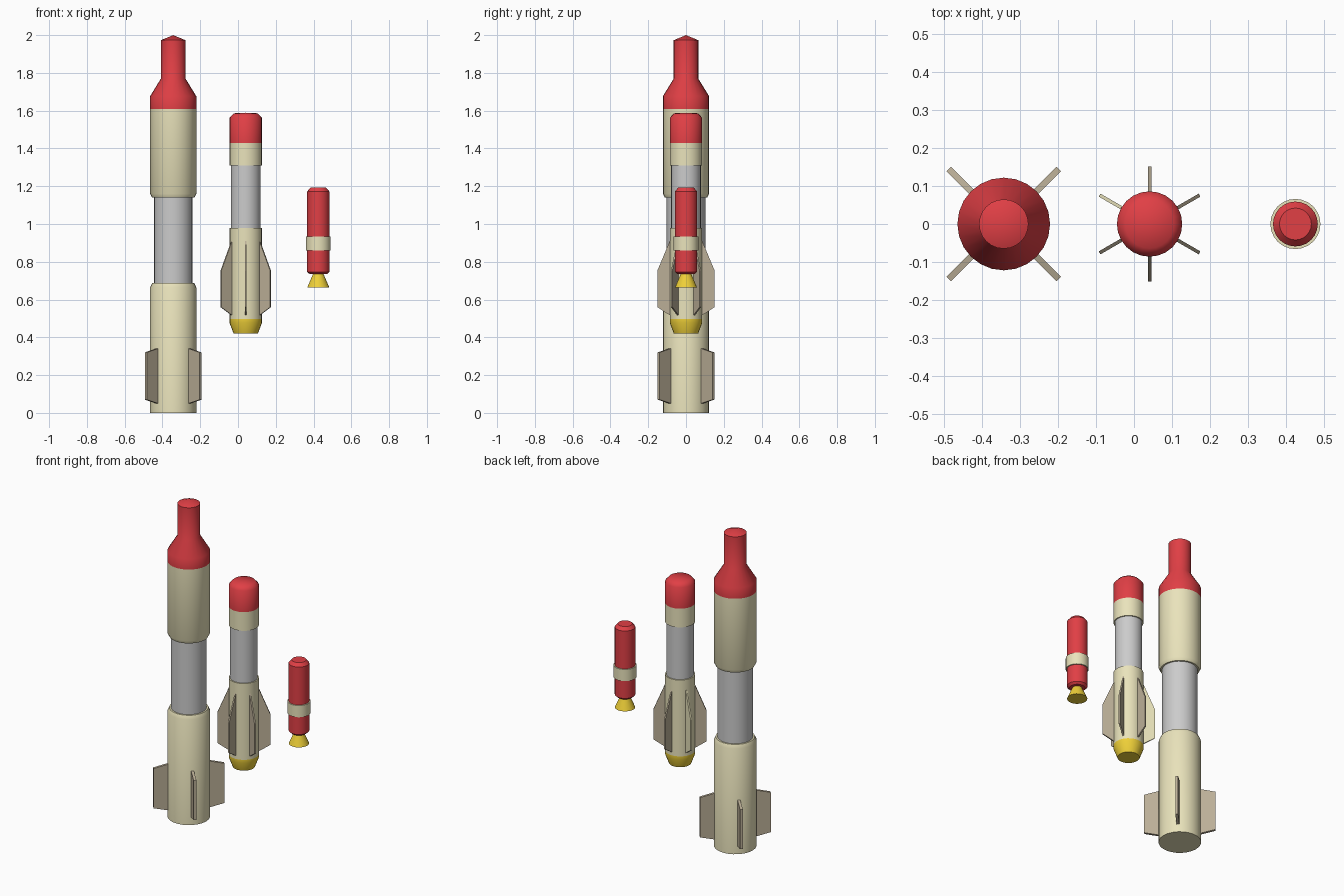
import bpy, bmesh
from math import sin, cos, pi, radians
from mathutils import Matrix, Vector

if "Cube" in bpy.data.objects:
    bpy.data.objects.remove(bpy.data.objects["Cube"])

SIDES = 24


def material(name, rgb):
    m = bpy.data.materials.new(name)
    m.diffuse_color = (*rgb, 1)
    m.use_nodes = True
    m.node_tree.nodes["Principled BSDF"].inputs["Base Color"].default_value = m.diffuse_color
    return m


CREAM = material("cream", (0.82, 0.77, 0.50))
RED = material("red", (0.75, 0.05, 0.06))
YELLOW = material("yellow", (0.86, 0.63, 0.04))
TAN = material("tan", (0.50, 0.43, 0.31))


def finish(name, bm, mat, angle):
    bmesh.ops.recalc_face_normals(bm, faces=bm.faces)
    me = bpy.data.meshes.new(name)
    bm.to_mesh(me)
    bm.free()
    me.shade_smooth()
    me.set_sharp_from_angle(angle=radians(angle))
    if mat:
        me.materials.append(mat)
    ob = bpy.data.objects.new(name, me)
    bpy.context.collection.objects.link(ob)
    return ob


def lathe(name, x, profile, mat=None, angle=32):
    """Solid of revolution from (radius, z) points, bottom to top."""
    bm = bmesh.new()
    rings = []
    for r, z in profile:
        n = SIDES if r else 1
        rings.append([bm.verts.new((x + r * cos(2 * pi * i / SIDES),
                                    r * sin(2 * pi * i / SIDES), z)) for i in range(n)])
    for a, b in zip(rings, rings[1:]):
        for i in range(SIDES):
            j = (i + 1) % SIDES
            if len(b) == 1:
                bm.faces.new((a[i], a[j], b[0]))
            else:
                bm.faces.new((a[i], a[j], b[j], b[i]))
    for ring in (rings[0], rings[-1]):
        if len(ring) > 1:
            bm.faces.new(ring)
    return finish(name, bm, mat, angle)


def fin(name, x, degrees, outline, thickness, mat):
    """Flat plate from a (radius, z) outline, turned around the body axis."""
    bm = bmesh.new()
    face = bm.faces.new([bm.verts.new((r, -thickness / 2, z)) for r, z in outline])
    ext = bmesh.ops.extrude_face_region(bm, geom=[face])
    moved = [v for v in ext["geom"] if isinstance(v, bmesh.types.BMVert)]
    bmesh.ops.translate(bm, verts=moved, vec=Vector((0, thickness, 0)))
    bm.transform(Matrix.Translation((x, 0, 0)) @ Matrix.Rotation(radians(degrees), 4, 'Z'))
    return finish(name, bm, mat, 20)


# Large rocket
X1 = -0.343
lathe("large_lower_body", X1, [(0.122, 0), (0.122, 0.665), (0.112, 0.687)], CREAM)
lathe("large_middle_tube", X1, [(0.102, 0.66), (0.102, 1.16)])
lathe("large_upper_body", X1, [(0.112, 1.14), (0.122, 1.16), (0.122, 1.61)], CREAM)
lathe("large_nose", X1, [(0.122, 1.61), (0.122, 1.677), (0.065, 1.77),
                         (0.065, 1.973), (0, 2.0)], RED)
for k in range(4):
    fin(f"large_fin_{k + 1}", X1, 45 + 90 * k,
        [(0.10, 0.045), (0.205, 0.07), (0.205, 0.32), (0.10, 0.346)], 0.016, TAN)

# Medium rocket
X2 = 0.041
lathe("medium_nozzle", X2, [(0.064, 0.419), (0.086, 0.477), (0.086, 0.497)], YELLOW)
lathe("medium_lower_body", X2, [(0.086, 0.497), (0.086, 0.978)], CREAM)
lathe("medium_middle_tube", X2, [(0.079, 0.97), (0.079, 1.32)])
lathe("medium_collar", X2, [(0.086, 1.31), (0.086, 1.428)], CREAM)
lathe("medium_nose", X2, [(0.086, 1.428), (0.086, 1.562), (0.064, 1.586), (0, 1.589)],
      RED, 60)
for k in range(6):
    fin(f"medium_fin_{k + 1}", X2, 30 + 60 * k,
        [(0.075, 0.51), (0.152, 0.56), (0.152, 0.752), (0.086, 0.91), (0.075, 0.91)],
        0.009, CREAM if k == 2 else TAN)

# Small rocket
X3 = 0.425
lathe("small_nozzle", X3, [(0.058, 0.665), (0.027, 0.737)], YELLOW)
lathe("small_body", X3, [(0.046, 0.735), (0.059, 0.747), (0.059, 1.172), (0.042, 1.192)], RED)
lathe("small_band", X3, [(0.066, 0.859), (0.066, 0.933)], CREAM)
